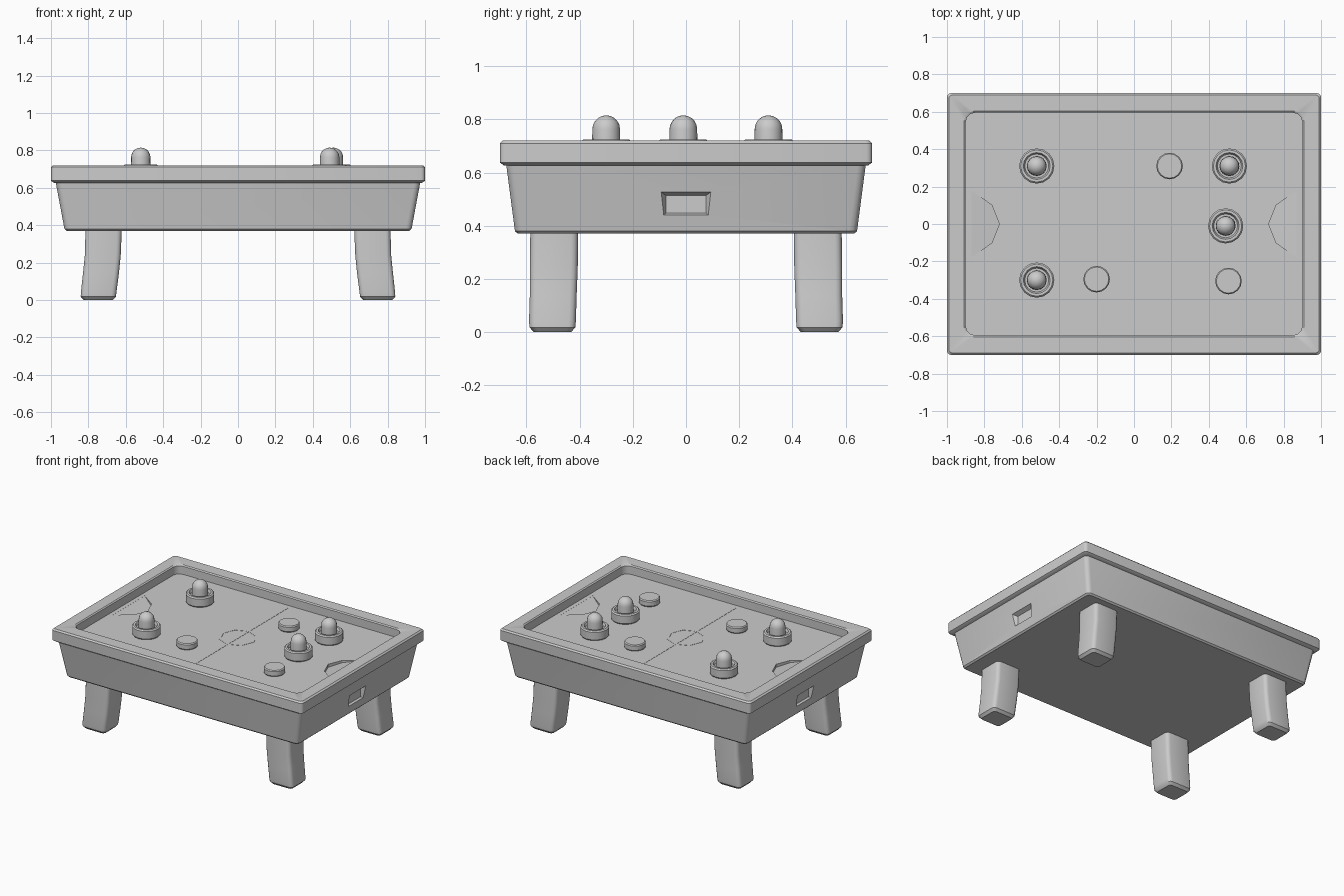
import bpy, bmesh, math
from mathutils import Vector

if "Cube" in bpy.data.objects:
    bpy.data.objects.remove(bpy.data.objects["Cube"])

FLOOR = 0.655


def finish(bm, name, angle=35):
    bmesh.ops.recalc_face_normals(bm, faces=bm.faces)
    me = bpy.data.meshes.new(name)
    bm.to_mesh(me)
    bm.free()
    ob = bpy.data.objects.new(name, me)
    bpy.context.collection.objects.link(ob)
    if angle:
        bpy.ops.object.select_all(action='DESELECT')
        ob.select_set(True)
        bpy.context.view_layer.objects.active = ob
        bpy.ops.object.shade_smooth_by_angle(angle=math.radians(angle))
    return ob


def loft(name, rings, seg=3):
    """Skin rounded rectangles (cx, cy, half x, half y, radius, z), capping both ends."""
    bm = bmesh.new()
    loops = []
    for cx, cy, hx, hy, r, z in rings:
        loop = []
        for i, (sx, sy) in enumerate([(1, 1), (-1, 1), (-1, -1), (1, -1)]):
            for k in range(seg + 1):
                a = math.pi / 2 * (i + k / seg)
                loop.append(bm.verts.new((cx + sx * (hx - r) + r * math.cos(a),
                                          cy + sy * (hy - r) + r * math.sin(a), z)))
        loops.append(loop)
    n = len(loops[0])
    for a, b in zip(loops, loops[1:]):
        for i in range(n):
            j = (i + 1) % n
            bm.faces.new((a[i], a[j], b[j], b[i]))
    bm.faces.new(loops[0])
    bm.faces.new(loops[-1])
    return finish(bm, name)


def lathe(name, profile, x, y, n=16):
    """Revolve (radius, z) points about a vertical axis."""
    bm = bmesh.new()
    vs = [bm.verts.new((r, 0, z)) for r, z in profile]
    es = [bm.edges.new(p) for p in zip(vs, vs[1:])]
    bmesh.ops.spin(bm, geom=vs + es, cent=(0, 0, 0), axis=(0, 0, 1),
                   angle=2 * math.pi, steps=n)
    bmesh.ops.remove_doubles(bm, verts=bm.verts, dist=0.0005)
    ob = finish(bm, name)
    ob.location = (x, y, 0)
    return ob


def cut(target, name, pts):
    """Subtract the convex hull of the points."""
    bm = bmesh.new()
    for p in pts:
        bm.verts.new(Vector(p))
    bmesh.ops.convex_hull(bm, input=bm.verts)
    ob = finish(bm, name, 0)
    ob.hide_render = True
    ob.hide_viewport = True
    m = target.modifiers.new(name, 'BOOLEAN')
    m.operation = 'DIFFERENCE'
    m.solver = 'EXACT'
    m.object = ob


# tapered cabinet under the rim
body = loft("cabinet", [(0, 0, .917, .632, .02, .37), (0, 0, .928, .643, .03, .38),
                        (0, 0, .975, .676, .03, .632)])

# rim, inner wall and playing floor
rim = loft("rim_and_playing_surface", [
    (0, 0, .985, .685, .02, .627), (0, 0, 1, .7, .022, .638), (0, 0, 1, .7, .022, .71),
    (0, 0, .99, .69, .02, .72), (0, 0, .908, .603, .05, .72), (0, 0, .9, .595, .05, .713),
    (0, 0, .9, .595, .05, FLOOR)])

for s, side in ((1, "right"), (-1, "left")):
    # puck return slot in each end
    slot = [(s * x, sy * hy, .48 + sz * hz)
            for x, hy, hz in ((.98, .108, .058), (.925, .075, .033))
            for sy in (1, -1) for sz in (1, -1)]
    cut(body, side + "_slot_cutter", slot)
    # goal recess, sloping up towards the wall
    plan = [(.87, .18), (.76, .10), (.72, 0), (.76, -.10), (.87, -.18)]
    goal = [(s * x, y, z) for x, y in plan
            for z in (.69, FLOOR - .022 * (.875 - x) / .155)]
    cut(rim, side + "_goal_cutter", goal)

# faint floor markings
loft("centre_line", [(0, 0, .008, .56, .001, FLOOR - .004),
                     (0, 0, .008, .56, .001, FLOOR + .0015)], 1)
lathe("centre_circle", [(.115, FLOOR), (.115, FLOOR + .0015),
                        (.128, FLOOR + .0015), (.128, FLOOR)], 0, 0, 8)

# four legs curving outwards
for sx in (1, -1):
    for sy in (1, -1):
        leg = [(.747, .502, .078, .07, .02, 0), (.747, .502, .094, .086, .026, .018),
               (.745, .502, .095, .088, .026, .04), (.733, .499, .096, .088, .026, .14),
               (.723, .497, .096, .09, .026, .24), (.718, .495, .097, .09, .026, .385)]
        loft("leg", [(sx * x, sy * y, a, b, r, z) for x, y, a, b, r, z in leg])

# mallets with a dished base and a domed grip
dome = [(.052 * math.cos(a), .763 + .052 * math.sin(a))
        for a in [math.pi / 2 * k / 5 for k in range(6)]]
dome[-1] = (0, .815)
mallet = [(0, FLOOR), (.088, FLOOR), (.094, FLOOR + .008), (.094, .717), (.086, .725),
          (.072, .725), (.064, .708), (.053, .708)] + dome
for x, y in ((-.52, .31), (.51, .31), (.49, -.01), (-.52, -.30)):
    lathe("mallet", mallet, x, y)

# pucks
puck = [(0, FLOOR), (.066, FLOOR), (.071, FLOOR + .007), (.071, .693), (.065, .7), (0, .7)]
for x, y in ((.19, .31), (-.20, -.295), (.505, -.305)):
    lathe("puck", puck, x, y)
